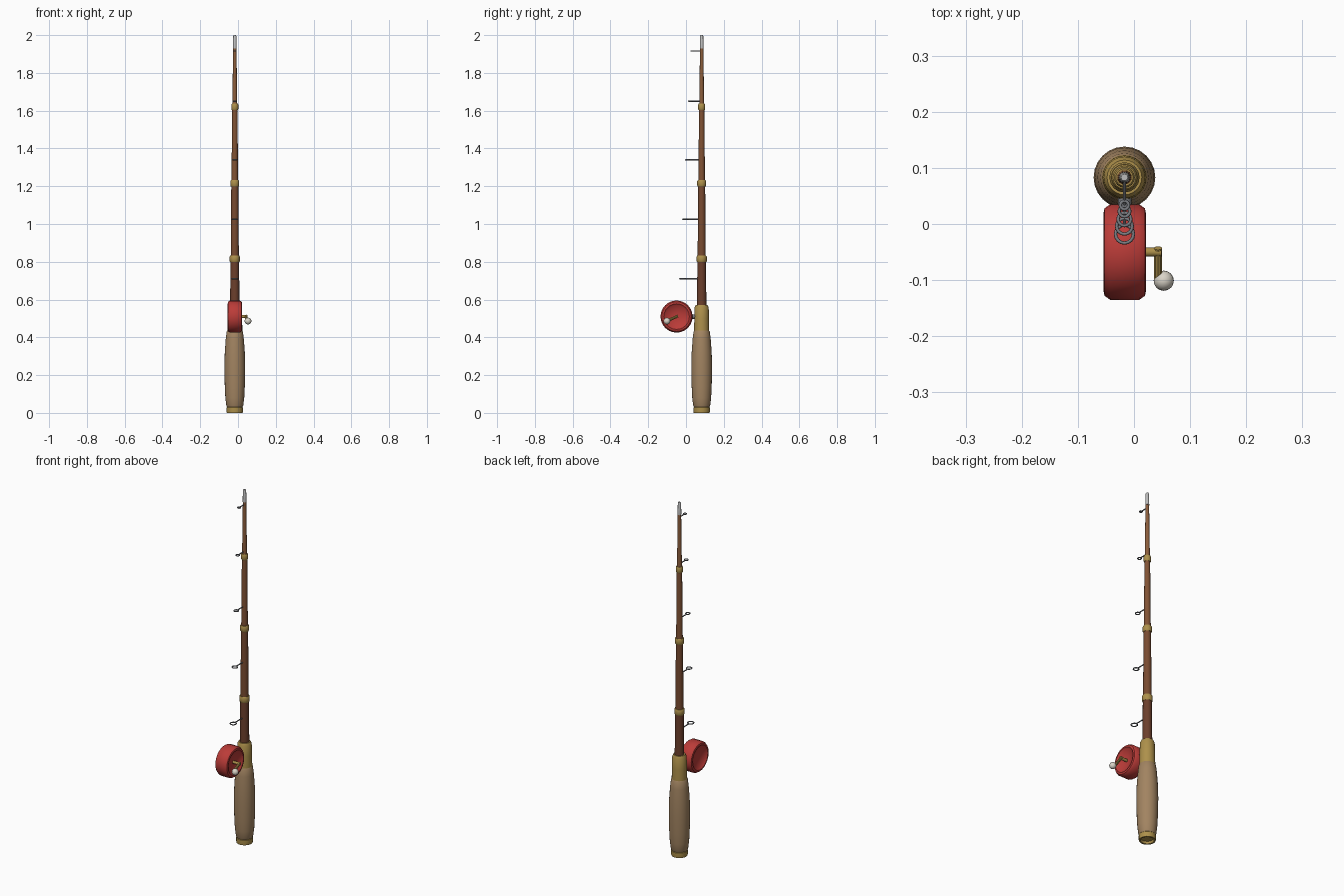
import bpy, bmesh, math
from mathutils import Vector

if "Cube" in bpy.data.objects:
    bpy.data.objects.remove(bpy.data.objects["Cube"])

AX, AY = -0.017, 0.083          # rod axis
RX, RY, RZ = -0.0165, -0.05, 0.51  # reel centre


def mat(name, c):
    m = bpy.data.materials.new(name)
    m.diffuse_color = (*c, 1)
    m.use_nodes = True
    m.node_tree.nodes["Principled BSDF"].inputs["Base Color"].default_value = m.diffuse_color
    return m


cork = mat("cork", (0.36, 0.23, 0.12))
brass = mat("brass", (0.42, 0.28, 0.07))
wood = [mat("wood_%d" % i, c) for i, c in enumerate(
    [(0.15, 0.05, 0.025), (0.19, 0.07, 0.03), (0.22, 0.085, 0.035), (0.26, 0.11, 0.045)])]
red = mat("red", (0.5, 0.045, 0.04))
steel = mat("steel", (0.2, 0.21, 0.23))
ivory = mat("ivory", (0.7, 0.66, 0.58))
silver = mat("silver", (0.5, 0.5, 0.5))


def finish(o, name, m, angle=35):
    o.name = name
    o.data.materials.append(m)
    bpy.ops.object.select_all(action='DESELECT')
    o.select_set(True)
    bpy.context.view_layer.objects.active = o
    bpy.ops.object.shade_smooth_by_angle(angle=math.radians(angle))
    return o


def lathe(name, profile, loc, m, seg=24, along_x=False):
    """Spin a closed (radius, height) profile around its axis."""
    bm = bmesh.new()
    rings = []
    for r, h in profile:
        if r == 0:
            rings.append([bm.verts.new((0, 0, h))] * seg)
        else:
            rings.append([bm.verts.new((r * math.cos(i * math.tau / seg),
                                        r * math.sin(i * math.tau / seg), h)) for i in range(seg)])
    for a, b in zip(rings, rings[1:]):
        for i in range(seg):
            j = (i + 1) % seg
            bm.faces.new(list(dict.fromkeys((a[i], a[j], b[j], b[i]))))
    bmesh.ops.recalc_face_normals(bm, faces=bm.faces)
    me = bpy.data.meshes.new(name)
    bm.to_mesh(me)
    bm.free()
    o = bpy.data.objects.new(name, me)
    bpy.context.collection.objects.link(o)
    o.location = loc
    if along_x:
        o.rotation_euler = (0, math.pi / 2, 0)
    return finish(o, name, m)


def rod(name, p, q, r, m, seg=10):
    p, q = Vector(p), Vector(q)
    bpy.ops.mesh.primitive_cylinder_add(vertices=seg, radius=r, depth=(q - p).length, location=(p + q) / 2)
    o = bpy.context.object
    o.rotation_euler = (q - p).to_track_quat('Z', 'Y').to_euler()
    return finish(o, name, m)


# handle: butt cap, cork grip, reel seat
base = (AX, AY, 0)
lathe("butt_cap", [(0, 0.015), (0.03, 0.012), (0.034, 0), (0.042, 0), (0.043, 0.006),
                   (0.043, 0.028), (0.038, 0.034), (0, 0.034)], base, brass)
lathe("cork_grip", [(0, 0.028), (0.04, 0.028), (0.045, 0.04), (0.05, 0.08), (0.053, 0.14), (0.055, 0.24),
                    (0.053, 0.32), (0.048, 0.39), (0.043, 0.43), (0.038, 0.438), (0, 0.438)], base, cork)
lathe("reel_seat", [(0, 0.43), (0.04, 0.43), (0.039, 0.5), (0.037, 0.56), (0.031, 0.572), (0, 0.572)],
      base, brass)

# tapered shaft sections with ferrules
cuts = [0.56, 0.815, 1.215, 1.62, 1.935]
radii = [(0.025, 0.0225), (0.0215, 0.0185), (0.0175, 0.014), (0.013, 0.009)]
for i, (r0, r1) in enumerate(radii):
    lathe("shaft_%d" % (i + 1), [(0, cuts[i]), (r0, cuts[i]), (r1, cuts[i + 1]), (0, cuts[i + 1])],
          base, wood[i], 16)
for i, r in enumerate((0.027, 0.0235, 0.0185)):
    z = cuts[i + 1]
    lathe("ferrule_%d" % (i + 1), [(0, z - 0.017), (r - 0.003, z - 0.017), (r, z - 0.012), (r, z + 0.012),
                                   (r - 0.003, z + 0.017), (0, z + 0.017)], base, brass, 16)
lathe("tip", [(0, 1.93), (0.01, 1.93), (0.0085, 1.995), (0.006, 2.0), (0, 2.0)], base, silver, 12)

# line guides: flat rings on short stems
for i, (z, end, r) in enumerate([(0.71, -0.037, 0.016), (1.025, -0.021, 0.014), (1.34, -0.006, 0.0115),
                                 (1.65, 0.010, 0.0095), (1.915, 0.023, 0.0075)]):
    y = end + r + 0.003
    bpy.ops.mesh.primitive_torus_add(major_radius=r, minor_radius=0.003, major_segments=16,
                                     minor_segments=8, location=(AX, y, z))
    finish(bpy.context.object, "guide_ring_%d" % (i + 1), steel, 60)
    rod("guide_stem_%d" % (i + 1), (AX, y + r, z), (AX, AY - 0.005, z), 0.003, steel, 8)

# reel: round-edged drum with dished sides, on a foot
side = [(0, 0.022), (0.018, 0.022), (0.06, 0.03), (0.068, 0.038), (0.078, 0.036), (0.085, 0.026)]
lathe("reel", side + [(r, -h) for r, h in reversed(side)], (RX, RY, RZ), red, 24, True)
rod("reel_foot", (RX, 0.02, RZ), (RX, AY - 0.02, RZ), 0.012, steel, 12)

# crank
rod("crank_axle", (0, RY, RZ), (0.049, RY, RZ), 0.008, brass, 12)
rod("crank_arm", (0.043, RY + 0.007, RZ + 0.003), (0.043, -0.102, 0.486), 0.0075, brass, 10)
bpy.ops.mesh.primitive_uv_sphere_add(segments=16, ring_count=10, radius=0.018, location=(0.053, -0.101, 0.486))
finish(bpy.context.object, "crank_knob", ivory, 60)
